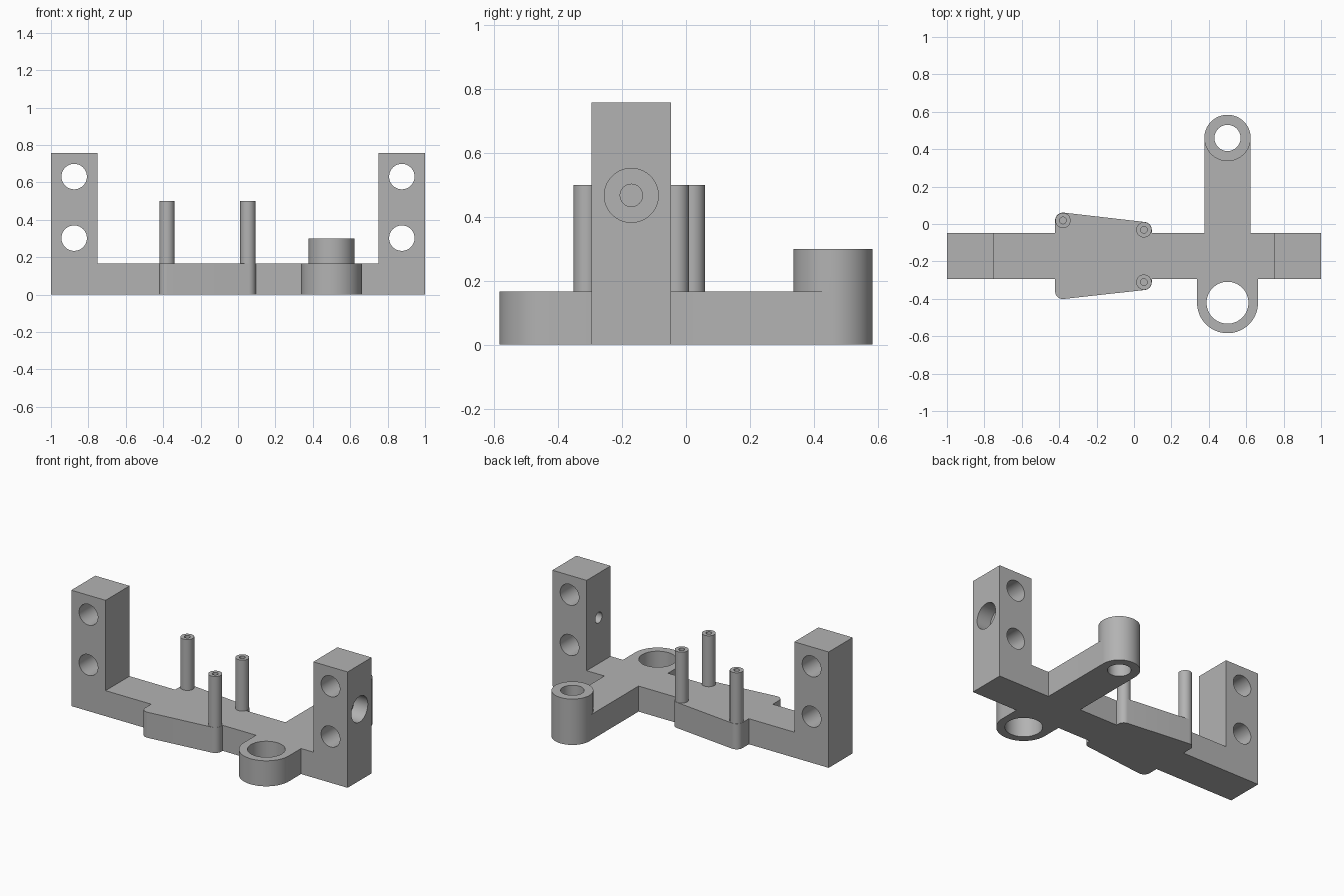
import bpy, bmesh
from math import cos, sin, pi
from mathutils import Matrix, Vector

if "Cube" in bpy.data.objects:
    bpy.data.objects.remove(bpy.data.objects["Cube"], do_unlink=True)

grey = bpy.data.materials.new("plain_grey")
grey.use_nodes = True
grey.diffuse_color = (0.45, 0.45, 0.45, 1)
grey.node_tree.nodes["Principled BSDF"].inputs["Base Color"].default_value = (0.45, 0.45, 0.45, 1)

BASE_H, POST_H, BAR = 0.167, 0.758, 0.248
BAR_Y = -0.171


def prism(name, points, low, high, turn=Matrix()):
    """Extrude a closed outline from low to high, then turn it."""
    bm = bmesh.new()
    face = bm.faces.new([bm.verts.new((x, y, low)) for x, y in points])
    top = bmesh.ops.extrude_face_region(bm, geom=[face])["geom"]
    bmesh.ops.translate(bm, vec=(0, 0, high - low),
                        verts=[v for v in top if isinstance(v, bmesh.types.BMVert)])
    bmesh.ops.recalc_face_normals(bm, faces=bm.faces)
    bm.transform(turn)
    mesh = bpy.data.meshes.new(name)
    bm.to_mesh(mesh)
    bm.free()
    mesh.materials.append(grey)
    obj = bpy.data.objects.new(name, mesh)
    bpy.context.collection.objects.link(obj)
    return obj


def arc(x, y, r, start=0, end=2 * pi, n=64):
    closed = end - start > 6
    steps = n if closed else n + 1
    return [(x + r * cos(start + (end - start) * i / n),
             y + r * sin(start + (end - start) * i / n)) for i in range(steps)]


def combine(body, tool, operation):
    mod = body.modifiers.new(operation.lower(), "BOOLEAN")
    mod.operation, mod.solver, mod.object = operation, "EXACT", tool
    bpy.context.view_layer.objects.active = body
    bpy.ops.object.modifier_apply(modifier=mod.name)
    bpy.data.objects.remove(tool, do_unlink=True)


def corner_plate(corners, r):
    """Outline around equal circles listed counter-clockwise."""
    points = []
    for i, c in enumerate(corners):
        before = Vector(c) - Vector(corners[i - 1])
        after = Vector(corners[(i + 1) % len(corners)]) - Vector(c)
        a = before.angle_signed(Vector((1, 0))) - pi / 2
        b = after.angle_signed(Vector((1, 0))) - pi / 2
        while b < a:
            b += 2 * pi
        points += arc(*c, r, a, b, 12)
    return points


ALONG_Y = Matrix.Rotation(pi / 2, 4, "X")   # outline (x, z), depth along -y
ALONG_X = Matrix(((0, 0, 1, 0), (1, 0, 0, 0), (0, 1, 0, 0), (0, 0, 0, 1)))

# U-shaped frame: crossbar with an upright post at each end
inner = 1 - BAR
frame = prism("mounting_bracket",
              [(-1, 0), (1, 0), (1, POST_H), (inner, POST_H), (inner, BASE_H),
               (-inner, BASE_H), (-inner, POST_H), (-1, POST_H)],
              -BAR_Y - BAR / 2, -BAR_Y + BAR / 2, ALONG_Y)

# Tapered pin plate
pins = [(0.053, -0.311), (0.053, -0.031), (-0.38, 0.019)]
plate = corner_plate([(-0.38, -0.359)] + pins, 0.042)
combine(frame, prism("pin_plate", plate, 0, BASE_H), "UNION")

# Rear arm with raised boss, and front ring lug
HUB_X, BOSS_Y, RING_Y = 0.5, 0.46, -0.421
arm = arc(HUB_X, BOSS_Y, 0.1235, 0, pi, 32) + [(HUB_X - 0.1235, BAR_Y), (HUB_X + 0.1235, BAR_Y)]
combine(frame, prism("rear_arm", arm, 0, BASE_H), "UNION")
combine(frame, prism("rear_boss", arc(HUB_X, BOSS_Y, 0.124), 0, 0.3), "UNION")
lug = arc(HUB_X, RING_Y, 0.163, pi, 2 * pi, 32) + [(HUB_X + 0.163, BAR_Y), (HUB_X - 0.163, BAR_Y)]
combine(frame, prism("front_lug", lug, 0, BASE_H), "UNION")

# Standing pins with blind screw holes
for x, y in pins:
    combine(frame, prism("pin", arc(x, y, 0.041, n=32), 0.1, 0.5), "UNION")
    combine(frame, prism("pin_hole", arc(x, y, 0.018, n=24), BASE_H + 0.01, 0.6), "DIFFERENCE")

# Vertical holes through boss and lug
combine(frame, prism("boss_hole", arc(HUB_X, BOSS_Y, 0.07), -0.1, 0.5), "DIFFERENCE")
combine(frame, prism("lug_hole", arc(HUB_X, RING_Y, 0.112), -0.1, 0.5), "DIFFERENCE")

# Cross holes through both posts
for side in (-1, 1):
    for z in (0.302, 0.631):
        combine(frame, prism("post_hole", arc(side * (1 - BAR / 2), z, 0.068),
                             -0.2, 0.5, ALONG_Y), "DIFFERENCE")

# Stepped side hole in the left post
combine(frame, prism("side_hole", arc(BAR_Y, 0.467, 0.035, n=32), 0.6, 1.1, ALONG_X), "DIFFERENCE")
combine(frame, prism("side_recess", arc(BAR_Y, 0.467, 0.0845), 0.9, 1.1, ALONG_X), "DIFFERENCE")

frame.select_set(True)
bpy.context.view_layer.objects.active = frame
bpy.ops.object.shade_smooth_by_angle(angle=pi / 6)
